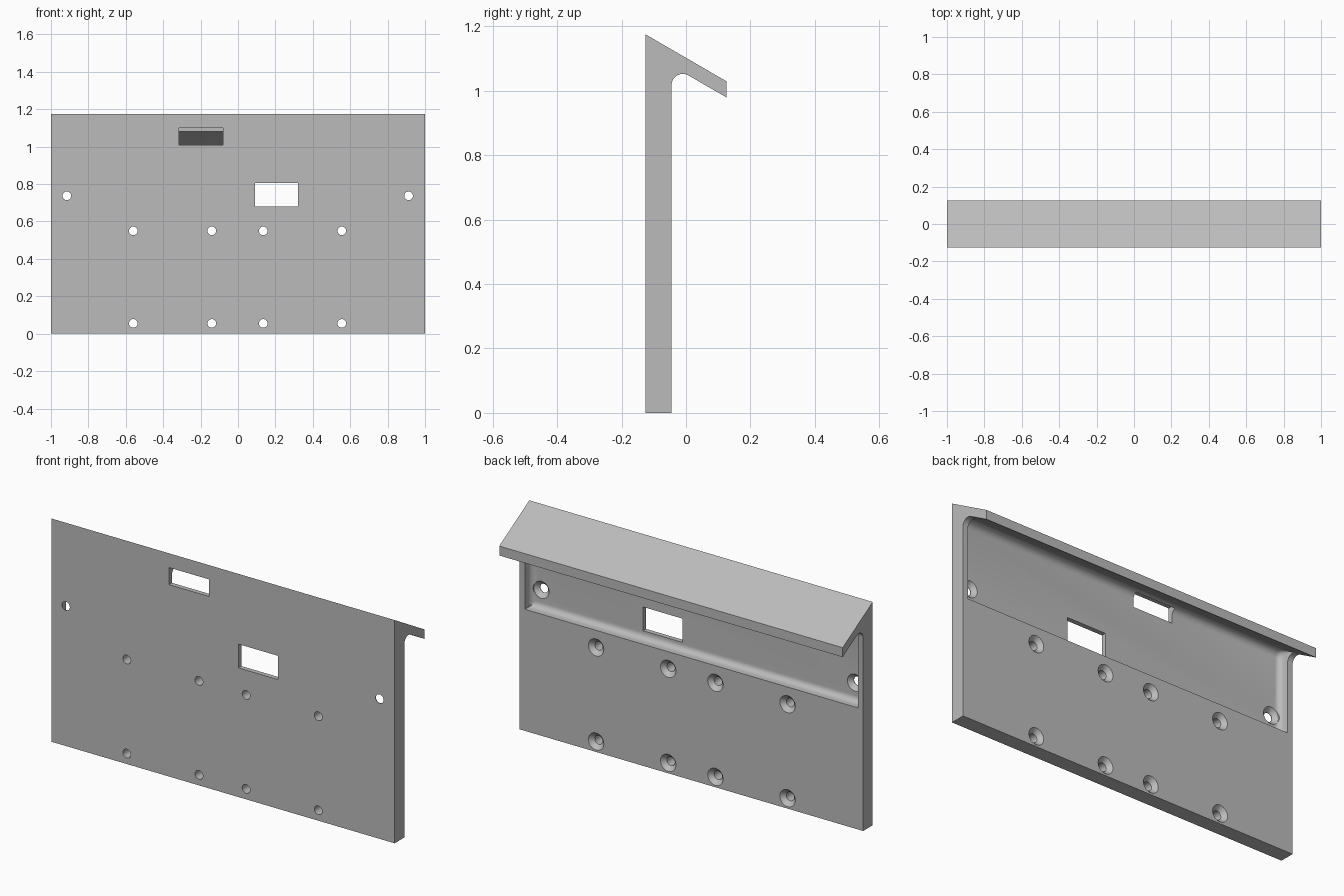
import bpy, bmesh, math
from mathutils import Vector

if "Cube" in bpy.data.objects:
    bpy.data.objects.remove(bpy.data.objects["Cube"])

FRONT, BACK, TIP = -0.125, -0.045, 0.125      # y of front face, back face, hood edge
RIM_X, RIM_Z = 0.97, 0.64                     # recess outline
WALL, COVE = 0.025, 0.03                      # straight recess wall, then cove
HOOD_R, SLOPE = 0.035, math.tan(math.radians(30))

# recess edge: (distance from rim, depth)
EDGE = [(0, 0)] + [(COVE * (1 - math.cos(a)), WALL + COVE * math.sin(a))
                   for a in (math.radians(15 * i) for i in range(7))]
FULL = WALL + COVE


def loft(bm, rings):
    """Skin a row of equal point rings and cap both ends."""
    vs = [[bm.verts.new(p) for p in ring] for ring in rings]
    n = len(vs[0])
    for a, b in zip(vs, vs[1:]):
        for i in range(n):
            j = (i + 1) % n
            bm.faces.new((a[i], a[j], b[j], b[i]))
    bm.faces.new(vs[0])
    bm.faces.new(vs[-1])


def finish(bm, name):
    bmesh.ops.remove_doubles(bm, verts=bm.verts, dist=1e-5)
    bmesh.ops.recalc_face_normals(bm, faces=bm.faces)
    me = bpy.data.meshes.new(name)
    bm.to_mesh(me)
    bm.free()
    ob = bpy.data.objects.new(name, me)
    bpy.context.collection.objects.link(ob)
    return ob


def section(x, d):
    """Side profile of plate and sloping hood where the recess is d deep."""
    under = lambda y: 0.98 + (TIP - y) * SLOPE
    pts = [(FRONT, 0), (BACK, 0)]
    pts += [(BACK - min(g, d), RIM_Z + s) for s, g in EDGE]
    cy = BACK - d + HOOD_R
    cz = under(cy) - HOOD_R / math.cos(math.radians(30))
    for i in range(9):
        a = math.radians(180 - 15 * i)
        pts.append((cy + HOOD_R * math.cos(a), cz + HOOD_R * math.sin(a)))
    pts += [(TIP, 0.98), (TIP, 1.03), (FRONT, 1.175)]
    return [Vector((x, y, z)) for y, z in pts]


# plate with hood and recessed back
half = [(1.0, 0)] + [(RIM_X - s, g) for s, g in EDGE]
stations = [(-x, d) for x, d in half] + half[::-1]
bm = bmesh.new()
loft(bm, [section(x, d) for x, d in stations])
panel = finish(bm, "hooded_panel")

# cutters: countersunk screw holes and two windows
bm = bmesh.new()


def screw_hole(x, z, back):
    rings = []
    for y, r in ((-0.2, 0.023), (back - 0.022, 0.023), (back, 0.045), (back + 0.03, 0.045)):
        rings.append([Vector((x + r * math.cos(t), y, z + r * math.sin(t)))
                      for t in (math.tau * i / 32 for i in range(32))])
    loft(bm, rings)


def window(x0, x1, z0, z1, y1):
    loft(bm, [[Vector((x, y, z)) for x, z in ((x0, z0), (x1, z0), (x1, z1), (x0, z1))]
              for y in (-0.2, y1)])


for x in (-0.56, -0.14, 0.135, 0.555):
    for z in (0.055, 0.55):
        screw_hole(x, z, BACK)
for x in (-0.915, 0.912):
    screw_hole(x, 0.737, BACK - FULL)
window(0.09, 0.32, 0.68, 0.805, 0.0)
window(-0.315, -0.08, 1.01, 1.10, -0.08)
cutter = finish(bm, "opening_cutter")
cutter.hide_render = True

mod = panel.modifiers.new("openings", 'BOOLEAN')
mod.operation, mod.solver, mod.object = 'DIFFERENCE', 'EXACT', cutter
bpy.context.view_layer.objects.active = panel
panel.select_set(True)
bpy.ops.object.modifier_apply(modifier=mod.name)
bpy.data.objects.remove(cutter)

# plain grey finish
grey = bpy.data.materials.new("plain_grey")
grey.diffuse_color = (0.5, 0.5, 0.5, 1)
grey.use_nodes = True
grey.node_tree.nodes["Principled BSDF"].inputs["Base Color"].default_value = grey.diffuse_color
panel.data.materials.clear()
panel.data.materials.append(grey)
bpy.ops.object.shade_smooth_by_angle(angle=math.radians(30))
